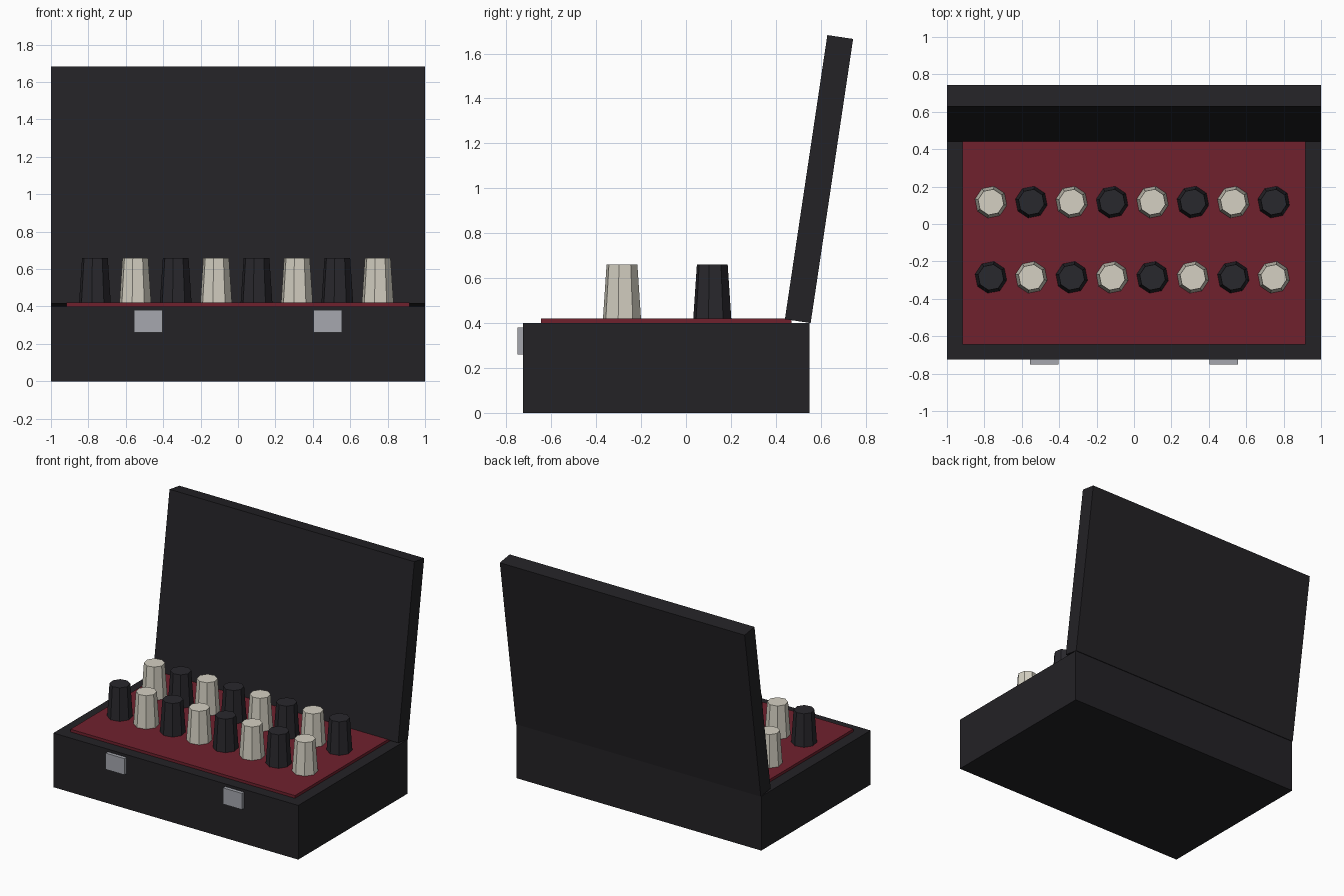
import bpy
import math

if "Cube" in bpy.data.objects:
    bpy.data.objects.remove(bpy.data.objects["Cube"])


def material(name, rgb):
    m = bpy.data.materials.new(name)
    m.diffuse_color = (*rgb, 1)
    m.use_nodes = True
    m.node_tree.nodes["Principled BSDF"].inputs["Base Color"].default_value = m.diffuse_color
    return m


BLACK = material("case_black", (0.017, 0.016, 0.019))
RED = material("lining_red", (0.16, 0.015, 0.027))
IVORY = material("ivory", (0.66, 0.63, 0.54))
DARK = material("dark_piece", (0.022, 0.021, 0.026))
METAL = material("latch_metal", (0.38, 0.39, 0.43))


def box(name, lo, hi, mat):
    bpy.ops.mesh.primitive_cube_add(size=1)
    ob = bpy.context.object
    ob.name = name
    for v in ob.data.vertices:
        v.co = [lo[i] if v.co[i] < 0 else hi[i] for i in range(3)]
    ob.data.materials.append(mat)
    return ob


# case body and red lining
box("case_body", (-1, -0.725, 0), (1, 0.55, 0.40), BLACK)
box("lining", (-0.917, -0.645, 0.38), (0.917, 0.47, 0.42), RED)

# open lid, tilted back about its rear lower edge
lid = box("lid", (-1, -0.116, 0), (1, 0, 1.279), BLACK)
lid.location = (0, 0.555, 0.40)
lid.rotation_euler.x = -math.radians(8.5)

# front latches
for side, x in (("left", -0.48), ("right", 0.48)):
    box("latch_" + side, (x - 0.077, -0.75, 0.26), (x + 0.077, -0.715, 0.38), METAL)

# two rows of tapered eight-sided pieces in alternating colours
for row, y in enumerate((-0.285, 0.117)):
    for i in range(8):
        bpy.ops.mesh.primitive_cone_add(
            vertices=8, radius1=0.087, radius2=0.07, depth=0.25,
            location=(-0.765 + 0.216 * i, y, 0.535),
            rotation=(0, 0, -math.pi / 16))
        piece = bpy.context.object
        piece.name = f"piece_row{row + 1}_{i + 1}"
        piece.data.materials.append(DARK if (i + row) % 2 == 0 else IVORY)
